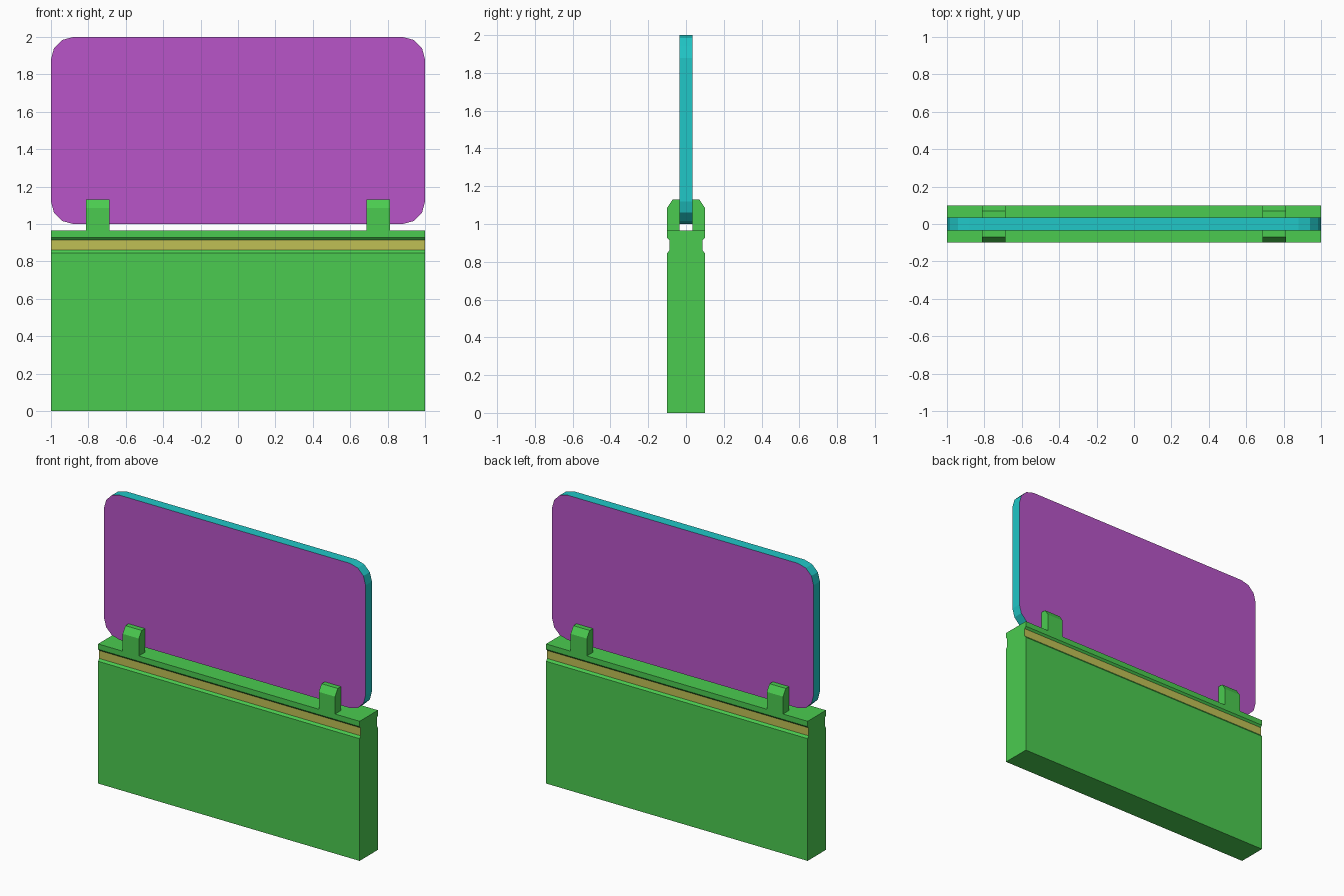
import bpy, bmesh
from math import sin, cos, pi

if "Cube" in bpy.data.objects:
    bpy.data.objects.remove(bpy.data.objects["Cube"])


def material(name, rgb):
    m = bpy.data.materials.new(name)
    m.diffuse_color = (*rgb, 1)
    m.use_nodes = True
    m.node_tree.nodes["Principled BSDF"].inputs["Base Color"].default_value = m.diffuse_color
    return m


green = material("green_frame", (0.07, 0.60, 0.08))
olive = material("olive_strip", (0.53, 0.53, 0.09))
purple = material("purple_pane", (0.48, 0.09, 0.58))
cyan = material("cyan_edge", (0.015, 0.57, 0.57))


def prism(name, points, direction, mats, pick):
    """Extrude a closed profile; pick(face) returns its material index."""
    bm = bmesh.new()
    face = bm.faces.new([bm.verts.new(p) for p in points])
    ext = bmesh.ops.extrude_face_region(bm, geom=[face], use_keep_orig=True)
    verts = [v for v in ext["geom"] if isinstance(v, bmesh.types.BMVert)]
    bmesh.ops.translate(bm, verts=verts, vec=direction)
    bmesh.ops.recalc_face_normals(bm, faces=bm.faces)
    for f in bm.faces:
        f.material_index = pick(f)
    me = bpy.data.meshes.new(name)
    bm.to_mesh(me)
    bm.free()
    for m in mats:
        me.materials.append(m)
    ob = bpy.data.objects.new(name, me)
    bpy.context.collection.objects.link(ob)
    return ob


# Lower wall with a shallow groove along both sides, strip at its bottom
half = [(0.1, 0), (0.1, 0.845), (0.088, 0.86), (0.088, 0.915),
        (0.1, 0.928), (0.1, 0.965)]
profile = half + [(-y, z) for y, z in reversed(half)]


def in_groove(f):
    c = f.calc_center_median()
    return int(abs(f.normal.y) > 0.9 and 0.86 < c.z < 0.915)


prism("divider_wall", [(-1, y, z) for y, z in profile], (2, 0, 0),
      [green, olive], in_groove)

# Upper pane with rounded corners and coloured rim
r, t = 0.12, 0.035
outline = []
for i, (sx, sz) in enumerate([(1, 1), (-1, 1), (-1, -1), (1, -1)]):
    for k in range(4):
        a = (i + k / 3) * pi / 2
        outline.append((sx * (1 - r) + r * cos(a), -t,
                        1.5 + sz * (0.5 - r) + r * sin(a)))
prism("upper_pane", outline, (0, 2 * t, 0), [purple, cyan],
      lambda f: int(abs(f.normal.y) < 0.5))

# Chamfered clips gripping the pane on both sides
clip = [(0.035, 0.965), (0.1, 0.965), (0.1, 1.085), (0.07, 1.13), (0.035, 1.13)]
for x, side in ((-0.75, "left"), (0.75, "right")):
    for s, face in ((-1, "front"), (1, "back")):
        prism(f"{side}_{face}_clip", [(x - 0.062, s * y, z) for y, z in clip],
              (0.124, 0, 0), [green], lambda f: 0)
